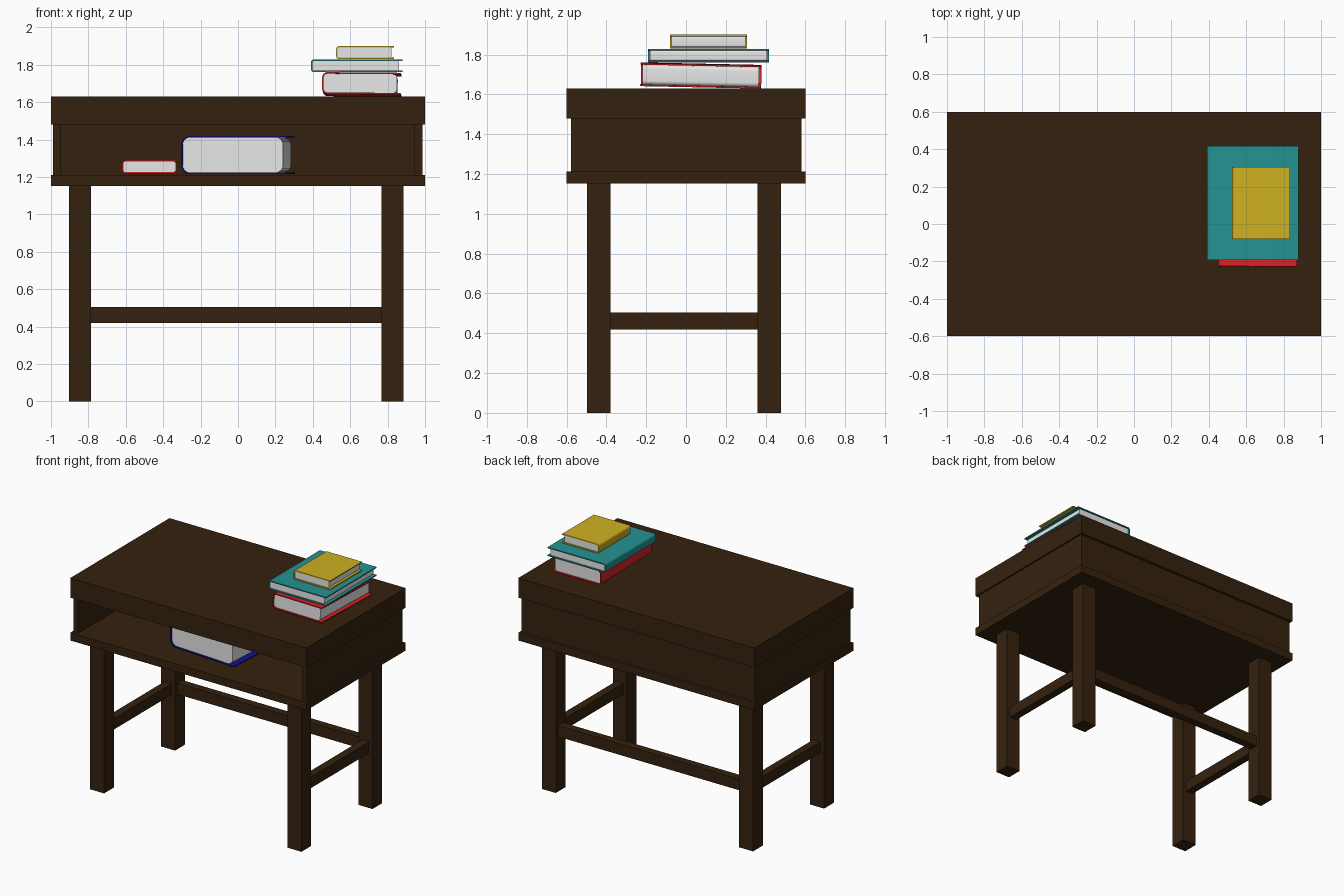
import bpy, bmesh, math

if "Cube" in bpy.data.objects:
    bpy.data.objects.remove(bpy.data.objects["Cube"])


def material(name, rgb):
    m = bpy.data.materials.new(name)
    m.diffuse_color = (*rgb, 1)
    m.use_nodes = True
    m.node_tree.nodes["Principled BSDF"].inputs["Base Color"].default_value = m.diffuse_color
    return m


WOOD = material("dark wood", (0.035, 0.0155, 0.0045))
PAPER = material("paper white", (0.8, 0.8, 0.8))
RED = material("red", (0.70, 0.016, 0.018))
TEAL = material("teal", (0.018, 0.29, 0.29))
YELLOW = material("yellow", (0.62, 0.44, 0.016))
BLUE = material("blue", (0.007, 0.007, 0.30))


def make_object(name, bm, mat):
    bmesh.ops.recalc_face_normals(bm, faces=bm.faces)
    me = bpy.data.meshes.new(name)
    bm.to_mesh(me)
    bm.free()
    me.materials.append(mat)
    ob = bpy.data.objects.new(name, me)
    bpy.context.collection.objects.link(ob)
    return ob


def box(name, x0, x1, y0, y1, z0, z1, mat=WOOD):
    bm = bmesh.new()
    bmesh.ops.create_cube(bm, size=1)
    for v in bm.verts:
        v.co = ((x0 + x1) / 2 + v.co.x * (x1 - x0),
                (y0 + y1) / 2 + v.co.y * (y1 - y0),
                (z0 + z1) / 2 + v.co.z * (z1 - z0))
    return make_object(name, bm, mat)


def extrude_y(name, profile, depth, mat):
    """Extrude an x-z outline along y, centred on the origin."""
    bm = bmesh.new()
    face = bm.faces.new([bm.verts.new((x, -depth / 2, z)) for x, z in profile])
    new = bmesh.ops.extrude_face_region(bm, geom=[face])["geom"]
    bmesh.ops.translate(bm, vec=(0, depth, 0),
                        verts=[g for g in new if isinstance(g, bmesh.types.BMVert)])
    ob = make_object(name, bm, mat)
    for o in bpy.context.selected_objects:
        o.select_set(False)
    ob.select_set(True)
    bpy.context.view_layer.objects.active = ob
    bpy.ops.object.shade_smooth_by_angle(angle=math.radians(35))
    return ob


def arc(cx, cz, r, a0, a1, n=6):
    return [(cx + r * math.cos(math.radians(a0 + (a1 - a0) * i / n)),
             cz + r * math.sin(math.radians(a0 + (a1 - a0) * i / n)))
            for i in range(n + 1)]


def book(name, mat, centre, w, d, h, rot=(0, 0, 0), margin=0.02):
    t, r = 0.008, 0.24 * h          # cover thickness, spine corner radius
    lx, hz = -w / 2, h / 2

    # cover: C-shaped section with a rounded spine on the left
    outer = [(w / 2, hz)] + arc(lx + r, hz - r, r, 90, 180) \
        + arc(lx + r, -hz + r, r, 180, 270) + [(w / 2, -hz)]
    inner = [(w / 2, hz - t)] + arc(lx + r, hz - r, r - t, 90, 180) \
        + arc(lx + r, -hz + r, r - t, 180, 270) + [(w / 2, -hz + t)]
    cover = extrude_y(name + "_cover", outer + inner[::-1], d, mat)

    # page block: rounded section set in from the cover edges
    px, pz, pr = w / 2 - margin, hz - t, r - t
    pages = extrude_y(
        name + "_pages",
        arc(px - pr, pz - pr, pr, 0, 90) + arc(lx + r, pz - pr, pr, 90, 180)
        + arc(lx + r, -pz + pr, pr, 180, 270) + arc(px - pr, -pz + pr, pr, 270, 360),
        d - margin, PAPER)
    for ob in (cover, pages):
        ob.location = centre
        ob.rotation_euler = [math.radians(a) for a in rot]


# desk case: top, shelf board, side and back panels
box("desk_top", -1, 1, -0.6, 0.6, 1.48, 1.63)
box("shelf_board", -1, 1, -0.6, 0.6, 1.152, 1.212)
box("left_panel", -0.99, -0.95, -0.578, 0.58, 1.212, 1.48)
box("right_panel", 0.945, 0.987, -0.578, 0.58, 1.212, 1.48)
box("back_panel", -0.95, 0.945, 0.54, 0.58, 1.212, 1.48)

# legs
for side, x in (("left", -0.903), ("right", 0.768)):
    for end, y in (("front", -0.498), ("back", 0.36)):
        box(f"{end}_{side}_leg", x, x + 0.118, y, y + 0.118, 0, 1.152)

# stretchers between the legs
for side, x in (("left", -0.844), ("right", 0.827)):
    box(f"{side}_stretcher", x - 0.03, x + 0.03, -0.38, 0.36, 0.42, 0.505)
box("back_stretcher", -0.785, 0.768, 0.389, 0.449, 0.42, 0.505)

# books stacked on the desk top
book("red_book", RED, (0.662, 0.075, 1.695), 0.42, 0.605, 0.116, (-1.2, 0.5, -0.4))
book("teal_book", TEAL, (0.635, 0.113, 1.795), 0.49, 0.61, 0.068)
book("yellow_book", YELLOW, (0.68, 0.113, 1.865), 0.31, 0.385, 0.07, margin=0.015)

# books lying on the shelf
book("small_red_book", RED, (-0.47, 0.07, 1.255), 0.30, 0.38, 0.07, margin=0.012)
book("large_blue_book", BLUE, (0.0, -0.05, 1.318), 0.565, 0.71, 0.205, (0, 0, -3.5))
